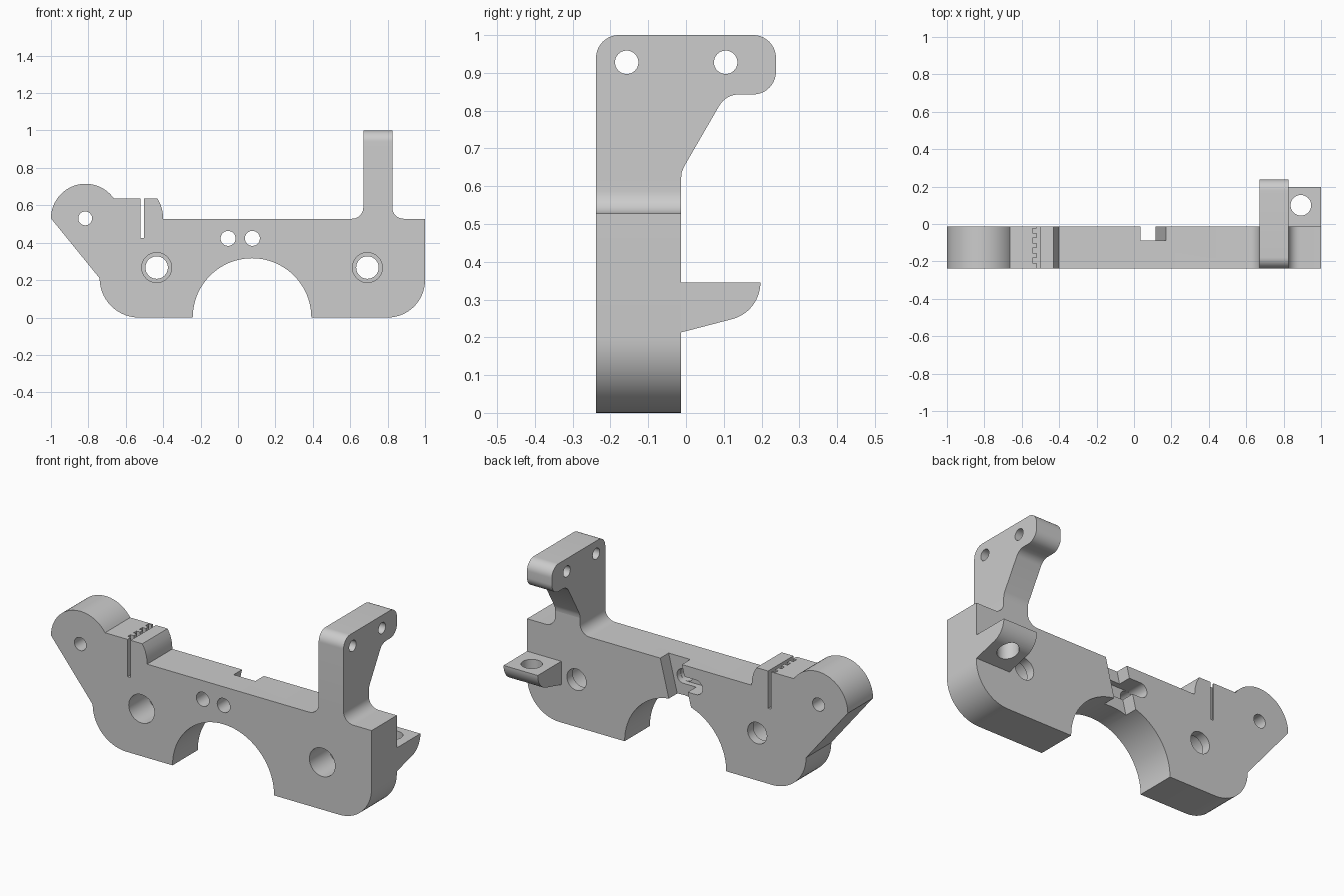
import bpy, bmesh, math
from mathutils import Vector

if "Cube" in bpy.data.objects:
    bpy.data.objects.remove(bpy.data.objects["Cube"], do_unlink=True)

GREY = (0.604, 0.604, 0.604, 1)
grey = bpy.data.materials.new("plain grey")
grey.use_nodes = True
grey.diffuse_color = GREY
grey.node_tree.nodes["Principled BSDF"].inputs["Base Color"].default_value = GREY

FRONT, BACK = -0.238, -0.013


def arc(cx, cy, r, a0, a1, n=14):
    """Points on an arc, angles in degrees."""
    return [(cx + r * math.cos(math.radians(a0 + (a1 - a0) * i / n)),
             cy + r * math.sin(math.radians(a0 + (a1 - a0) * i / n))) for i in range(n + 1)]


def circle(cx, cy, r):
    return arc(cx, cy, r, 0, 352.5, 47)


def extrude(name, profile, axis, lo, hi):
    """Solid from a 2D profile, extruded along the named axis."""
    place = {"x": lambda a, b, t: (t, a, b),
             "y": lambda a, b, t: (a, t, b),
             "z": lambda a, b, t: (a, b, t)}[axis]
    bm = bmesh.new()
    face = bm.faces.new([bm.verts.new(place(a, b, lo)) for a, b in profile])
    new = bmesh.ops.extrude_face_region(bm, geom=[face])["geom"]
    bmesh.ops.translate(bm, vec=Vector(place(0, 0, hi - lo)),
                        verts=[v for v in new if isinstance(v, bmesh.types.BMVert)])
    bmesh.ops.recalc_face_normals(bm, faces=bm.faces)
    if bm.calc_volume(signed=True) < 0:
        bmesh.ops.reverse_faces(bm, faces=bm.faces)
    mesh = bpy.data.meshes.new(name)
    bm.to_mesh(mesh)
    bm.free()
    mesh.materials.append(grey)
    ob = bpy.data.objects.new(name, mesh)
    bpy.context.collection.objects.link(ob)
    return ob


def activate(ob):
    bpy.ops.object.select_all(action="DESELECT")
    ob.select_set(True)
    bpy.context.view_layer.objects.active = ob


def cut(ob, *args):
    """Cut an extruded profile out of a part."""
    cutter = extrude("cutter", *args)
    cutter.hide_render = True
    mod = ob.modifiers.new("cut", "BOOLEAN")
    mod.operation = "DIFFERENCE"
    mod.solver = "EXACT"
    mod.object = cutter
    activate(ob)
    bpy.ops.object.modifier_apply(modifier=mod.name)
    bpy.data.objects.remove(cutter, do_unlink=True)


# Main plate: outline with arch, rounded feet, rounded ear and the filleted post root
body = extrude("main_plate",
               arc(0.8, 0.2, 0.2, -90, 0)
               + [(1, 0.528)]
               + arc(0.885, 0.588, 0.06, 270, 180, 8)
               + [(0.825, 0.62), (0.67, 0.62)]
               + arc(0.61, 0.588, 0.06, 0, -90, 8)
               + [(-0.4, 0.528), (-0.403, 0.565), (-0.413, 0.602), (-0.43, 0.635)]
               + arc(-0.815, 0.53, 0.185, 34.6, 180, 28)
               + arc(-0.53, 0.21, 0.21, 180, 270)
               + arc(0.075, 0, 0.317, 180, 0, 40),
               "y", FRONT, BACK)

# Stepped bolt holes: wide from the front, narrow at the back
for x in (-0.435, 0.692):
    cut(body, circle(x, 0.267, 0.08), "y", -0.3, -0.065)
    cut(body, circle(x, 0.267, 0.06), "y", -0.1, 0.05)

# Small through holes
for x, z, r in ((-0.053, 0.423, 0.04), (0.077, 0.423, 0.04), (-0.817, 0.53, 0.037)):
    cut(body, circle(x, z, r), "y", -0.3, 0.05)

# Slanted channel across the back, and the rounded pocket joining the two small holes
cut(body, [(0.188, 0.6), (0.053, 0.6), (-0.035, 0.25), (0.1, 0.25)], "y", -0.088, 0.05)
cut(body, arc(-0.053, 0.423, 0.041, 90, 270) + arc(0.077, 0.423, 0.041, -90, 90),
    "y", -0.12, 0.05)

# Toothed belt slot
teeth = [(-0.503, 0.05), (-0.503, -0.3), (-0.522, -0.3)]
for i in range(4):
    y = -0.208 + i * 0.053
    teeth += [(-0.522, y), (-0.543, y), (-0.543, y + 0.026), (-0.522, y + 0.026)]
cut(body, teeth + [(-0.522, 0.05)], "z", 0.425, 0.8)

# Upright post with overhanging head
post = extrude("upright_post",
               [(FRONT, 0.62)]
               + arc(-0.178, 0.94, 0.06, 180, 90)
               + arc(0.178, 0.94, 0.06, 90, 0)
               + arc(0.178, 0.903, 0.06, 0, -90)
               + arc(0.14, 0.783, 0.06, 90, 150, 8)
               + [(-0.004, 0.654), (-0.011, 0.638), (BACK, 0.62)],
               "x", 0.67, 0.825)
for y in (-0.157, 0.105):
    cut(post, circle(y, 0.928, 0.031), "x", 0.6, 0.9)

# Rear lug with a vertical hole
lug = extrude("rear_lug",
              [(BACK, 0.345), (BACK, 0.213)] + arc(0.097, 0.345, 0.1, -76.6, 0),
              "x", 0.787, 1.0)
cut(lug, circle(0.892, 0.1, 0.055), "z", 0.1, 0.5)

# Smooth curved walls, sharp edges elsewhere
for ob in (body, post, lug):
    activate(ob)
    bpy.ops.object.shade_smooth_by_angle(angle=math.radians(25))
